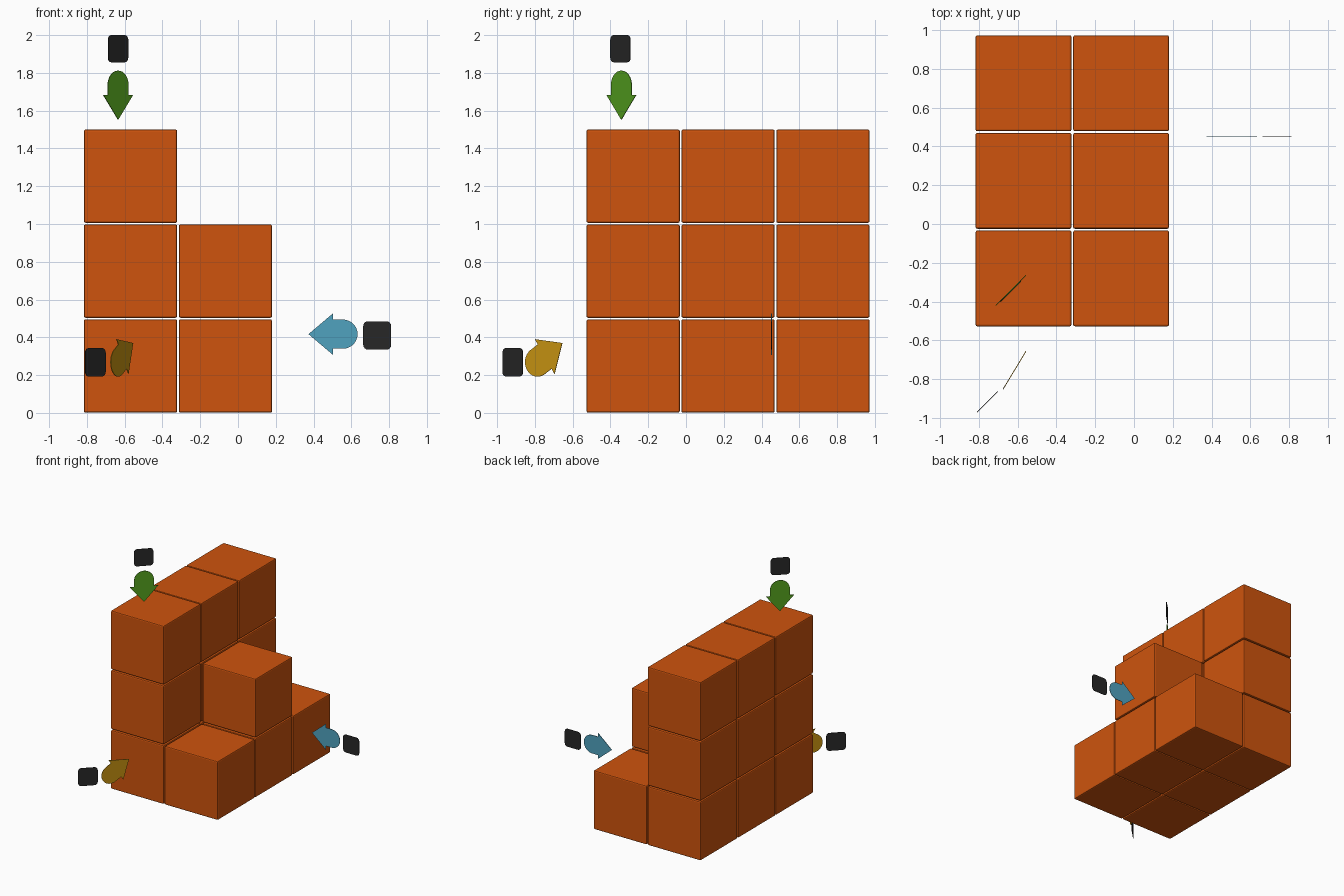
import bpy, bmesh, math
from mathutils import Vector

if "Cube" in bpy.data.objects:
    bpy.data.objects.remove(bpy.data.objects["Cube"])


def material(name, rgb):
    m = bpy.data.materials.new(name)
    m.diffuse_color = (*rgb, 1.0)
    m.use_nodes = True
    m.node_tree.nodes["Principled BSDF"].inputs["Base Color"].default_value = m.diffuse_color
    return m


ORANGE = material("orange", (0.62, 0.088, 0.004))
GREEN = material("green", (0.085, 0.34, 0.013))
YELLOW = material("yellow", (0.58, 0.30, 0.006))
BLUE = material("blue", (0.08, 0.36, 0.52))
DARK = material("dark grey", (0.02, 0.02, 0.02))

Z = Vector((0, 0, 1))
PITCH, SIZE, BEVEL = 0.5025, 0.494, 0.009
THICK = 0.004


def add_object(name, bm, mat):
    bmesh.ops.recalc_face_normals(bm, faces=bm.faces)
    me = bpy.data.meshes.new(name)
    bm.to_mesh(me)
    bm.free()
    me.materials.append(mat)
    ob = bpy.data.objects.new(name, me)
    bpy.context.collection.objects.link(ob)
    return ob


def cube(name, centre):
    bm = bmesh.new()
    bmesh.ops.create_cube(bm, size=SIZE)
    bmesh.ops.bevel(bm, geom=bm.edges[:], offset=BEVEL, segments=2,
                    profile=0.5, affect='EDGES')
    add_object(name, bm, ORANGE).location = centre


def plate(name, origin, along, across, outline, mat):
    """Thin flat plate from a 2D outline in the plane (along, across)."""
    normal = along.cross(across).normalized()
    bm = bmesh.new()
    verts = [bm.verts.new(origin + along * u + across * v - normal * THICK / 2)
             for u, v in outline]
    face = bm.faces.new(verts)
    ext = bmesh.ops.extrude_face_region(bm, geom=[face], use_keep_orig=True)
    bmesh.ops.translate(bm, vec=normal * THICK,
                        verts=[e for e in ext["geom"] if isinstance(e, bmesh.types.BMVert)])
    add_object(name, bm, mat)


def arrow(name, tip, direction, across, mat):
    """Short arrow with a triangular head and a round tail."""
    length, head, half_head, r = 0.26, 0.13, 0.11, 0.077
    pts = [(0, 0), (-head, half_head), (-head, r)]
    for i in range(17):
        a = math.pi / 2 + math.pi * i / 16
        pts.append((-(length - r) + r * math.cos(a), r * math.sin(a)))
    pts += [(-head, -r), (-head, -half_head)]
    plate(name, Vector(tip), direction, across, pts, mat)


def tag(name, centre, along, w, h):
    """Blank rounded tag beside an arrow."""
    r, pts = 0.025, []
    for q, (sx, sy) in enumerate(((1, 1), (-1, 1), (-1, -1), (1, -1))):
        for i in range(5):
            a = math.pi / 2 * (q + i / 4)
            pts.append((sx * (w / 2 - r) + r * math.cos(a),
                        sy * (h / 2 - r) + r * math.sin(a)))
    plate(name, Vector(centre), along, Z, pts, DARK)


# Stacked cubes: heights of each column, front to back
heights = {0: (3, 3, 3), 1: (1, 2, 1)}
for ix, column in heights.items():
    for iy, count in enumerate(column):
        for iz in range(count):
            cube(f"cube_{ix}_{iy}_{iz}",
                 (-0.569 + ix * PITCH, -0.28 + iy * PITCH, SIZE / 2 + 0.001 + iz * PITCH))

# Top arrow, pointing down, turned 45 degrees
diag = Vector((1, 1, 0)).normalized()
arrow("top_arrow", (-0.635, -0.342, 1.552), -Z, diag, GREEN)
tag("top_tag", (-0.635, -0.347, 1.928), diag, 0.15, 0.144)

# Front arrow, tilted up towards the front face
h = Vector((0.518, 0.855, 0)).normalized()
t = math.radians(33.5)
arrow("front_arrow", (-0.556, -0.655, 0.37), h * math.cos(t) + Z * math.sin(t),
      Z * math.cos(t) - h * math.sin(t), YELLOW)
tag("front_tag", (-0.755, -0.917, 0.268), diag, 0.152, 0.15)

# Side arrow, pointing left
X = Vector((1, 0, 0))
arrow("side_arrow", (0.373, 0.452, 0.417), -X, Z, BLUE)
tag("side_tag", (0.737, 0.452, 0.41), X, 0.148, 0.15)
